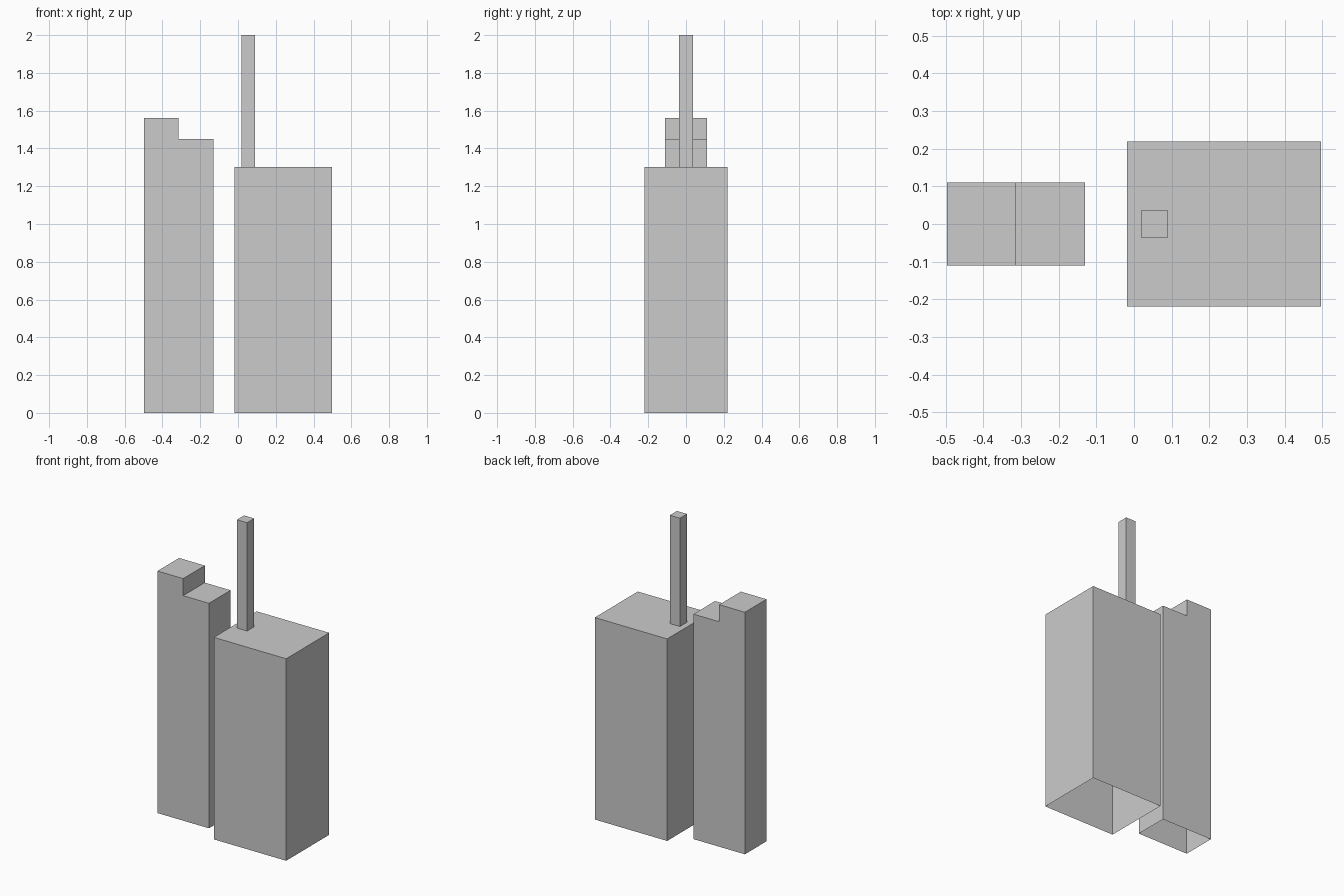
import bpy
import bmesh

if "Cube" in bpy.data.objects:
    bpy.data.objects.remove(bpy.data.objects["Cube"])


def open_block(name, outline, half_depth):
    """Extrude an XZ outline along Y; its first-to-last edge (the base) stays open."""
    bm = bmesh.new()
    front = [bm.verts.new((x, -half_depth, z)) for x, z in outline]
    back = [bm.verts.new((x, half_depth, z)) for x, z in outline]
    bm.faces.new(front)
    bm.faces.new(back[::-1])
    for i in range(len(outline) - 1):
        bm.faces.new((front[i], back[i], back[i + 1], front[i + 1]))
    bmesh.ops.recalc_face_normals(bm, faces=bm.faces)
    mesh = bpy.data.meshes.new(name)
    bm.to_mesh(mesh)
    bm.free()
    obj = bpy.data.objects.new(name, mesh)
    bpy.context.collection.objects.link(obj)
    return obj


def box_outline(x0, x1, z0, z1):
    return [(x0, z0), (x0, z1), (x1, z1), (x1, z0)]


# Narrow tower with a stepped roof
open_block("stepped_tower",
           [(-0.497, 0), (-0.497, 1.56), (-0.314, 1.56),
            (-0.314, 1.45), (-0.13, 1.45), (-0.13, 0)], 0.11)

# Wide main tower
open_block("main_tower", box_outline(-0.019, 0.497, 0, 1.302), 0.219)

# Slim mast standing on the main tower's roof
open_block("roof_mast", box_outline(0.018, 0.09, 1.302, 2.0), 0.036)
